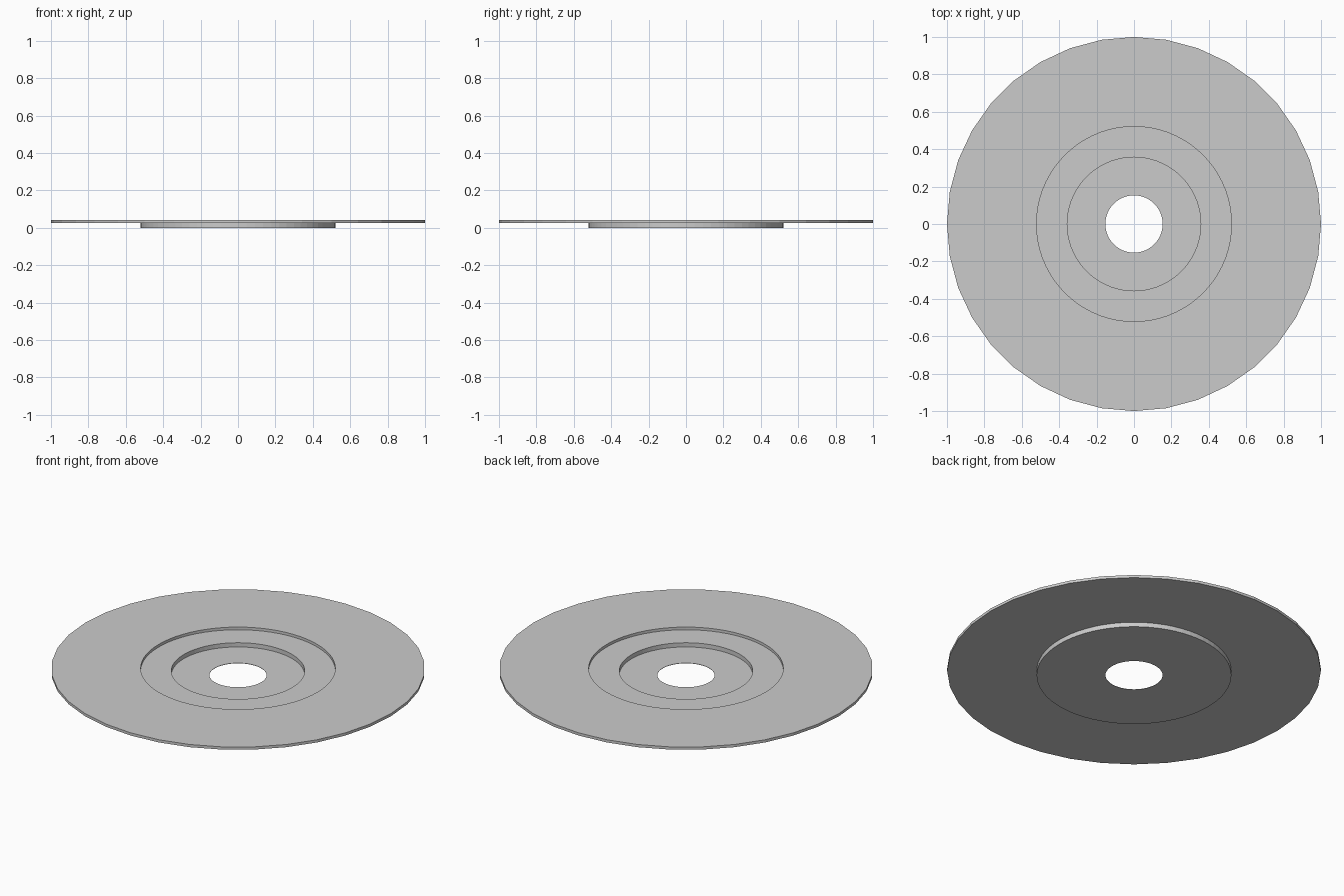
import bpy
import bmesh
from math import sin, cos, tau

if "Cube" in bpy.data.objects:
    bpy.data.objects.remove(bpy.data.objects["Cube"])


def circle(bm, radius, z, count):
    return [bm.verts.new((radius * cos(tau * i / count), radius * sin(tau * i / count), z))
            for i in range(count)]


def join(bm, a, b):
    """Bridge two circles; b may have a whole multiple of a's vertices."""
    n, k = len(a), len(b) // len(a)
    for i in range(n):
        far = [b[(i * k + j) % len(b)] for j in range(k, -1, -1)]
        bm.faces.new([a[i], a[(i + 1) % n]] + far)


def revolved(name, profile):
    """Closed turned part from (radius, z, sides) points."""
    bm = bmesh.new()
    loops = [circle(bm, *p) for p in profile]
    for a, b in zip(loops, loops[1:] + loops[:1]):
        if len(a) <= len(b):
            join(bm, a, b)
        else:
            join(bm, b, a)
    bmesh.ops.recalc_face_normals(bm, faces=bm.faces)
    mesh = bpy.data.meshes.new(name)
    bm.to_mesh(mesh)
    bm.free()
    obj = bpy.data.objects.new(name, mesh)
    bpy.context.collection.objects.link(obj)
    return obj


RIM, FINE = 36, 72
TOP, STEP, FLOOR = 0.043, 0.027, 0.002

# Wide thin outer plate
revolved("outer_plate", [(1.0, STEP, RIM), (1.0, TOP, RIM),
                         (0.521, TOP, FINE), (0.521, STEP, FINE)])

# Lower hub with a stepped recess and centre hole
revolved("stepped_hub", [(0.521, 0, FINE), (0.521, STEP, FINE),
                         (0.357, STEP, FINE), (0.357, FLOOR, FINE),
                         (0.153, FLOOR, FINE), (0.153, 0, FINE)])
